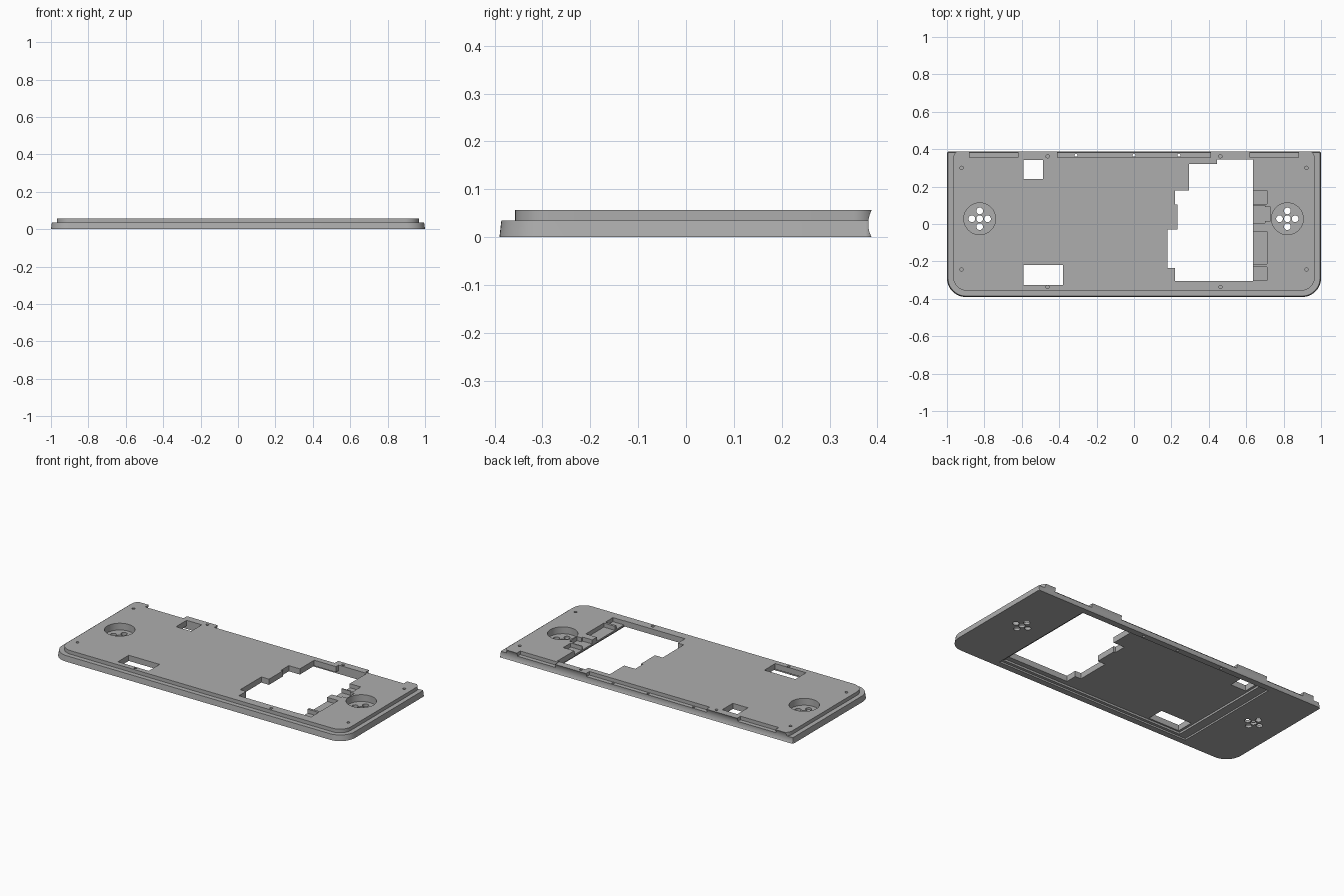
import bpy, bmesh, math

cube = bpy.data.objects.get("Cube")
if cube:
    bpy.data.objects.remove(cube, do_unlink=True)

grey = bpy.data.materials.new("plain grey")
grey.use_nodes = True
grey.diffuse_color = (0.42, 0.42, 0.42, 1)
grey.node_tree.nodes["Principled BSDF"].inputs["Base Color"].default_value = (0.42, 0.42, 0.42, 1)


def prism(name, outline, z0, z1, top=None):
    """Extrude an outline from z0 to z1, optionally towards another top outline."""
    bm = bmesh.new()
    low = [bm.verts.new((x, y, z0)) for x, y in outline]
    high = [bm.verts.new((x, y, z1)) for x, y in (top or outline)]
    bm.faces.new(low[::-1])
    bm.faces.new(high)
    n = len(low)
    for i in range(n):
        j = (i + 1) % n
        bm.faces.new((low[i], low[j], high[j], high[i]))
    bmesh.ops.recalc_face_normals(bm, faces=bm.faces)
    mesh = bpy.data.meshes.new(name)
    bm.to_mesh(mesh)
    bm.free()
    mesh.materials.append(grey)
    ob = bpy.data.objects.new(name, mesh)
    bpy.context.collection.objects.link(ob)
    return ob


def rounded(x0, x1, y0, y1, front_r, back_r, steps=12):
    pts = []
    corners = ((x0, y0, 1, 1, front_r, 180), (x1, y0, -1, 1, front_r, 270),
               (x1, y1, -1, -1, back_r, 0), (x0, y1, 1, -1, back_r, 90))
    for cx, cy, sx, sy, r, start in corners:
        for i in range(steps + 1):
            a = math.radians(start + 90 * i / steps)
            pts.append((cx + sx * r + r * math.cos(a), cy + sy * r + r * math.sin(a)))
    return pts


def rect(x0, x1, y0, y1):
    return [(x0, y0), (x1, y0), (x1, y1), (x0, y1)]


def circle(x, y, r, n=24):
    return [(x + r * math.cos(math.tau * i / n), y + r * math.sin(math.tau * i / n)) for i in range(n)]


def combine(body, tool, operation="DIFFERENCE"):
    mod = body.modifiers.new("cut", "BOOLEAN")
    mod.operation = operation
    mod.solver = "EXACT"
    mod.object = tool
    bpy.context.view_layer.objects.active = body
    bpy.ops.object.modifier_apply(modifier=mod.name)
    bpy.data.objects.remove(tool, do_unlink=True)


def cut(outline, z0, z1):
    combine(body, prism("cutter", outline, z0, z1))


TOP, SHELF, ABOVE, BELOW = 0.057, 0.035, 0.1, -0.1

# Base plate with a slight draft and a raised inner step
body = prism("back_cover_plate", rounded(-1, 1, -0.39, 0.39, 0.1, 0.015), 0, SHELF,
             rounded(-0.995, 0.995, -0.386, 0.39, 0.098, 0.015))
combine(body, prism("step", rounded(-0.967, 0.967, -0.357, 0.395, 0.075, 0.045), 0.02, TOP), "UNION")

# Concave rear edge
groove = prism("groove", circle(0, 0, 0.06, 96), -1.2, 1.2)
groove.rotation_euler = (0, math.pi / 2, 0)
groove.location = (0, 0.441, 0.028)
bpy.context.view_layer.update()
combine(body, groove)

# Lowered rear shelf between the tabs
for x0, x1 in ((-0.88, -0.62), (-0.41, 0.41), (0.62, 0.88)):
    cut(rect(x0, x1, 0.355, 0.45), SHELF, ABOVE)

# Two-level recess in the underside
cut(rect(-0.66, 0.66, -0.352, 0.35), BELOW, 0.01)
cut(rect(-0.605, 0.645, -0.335, 0.347), BELOW, 0.022)

# Large stepped opening and the two small windows
cut([(0.18, -0.03), (0.18, -0.235), (0.22, -0.235), (0.22, -0.305), (0.635, -0.305),
     (0.635, 0.345), (0.443, 0.345), (0.443, 0.32), (0.295, 0.32), (0.295, 0.18),
     (0.22, 0.18), (0.22, 0.105), (0.232, 0.105), (0.232, -0.03)], BELOW, ABOVE)
cut(rect(-0.59, -0.487, 0.24, 0.343), BELOW, ABOVE)
cut(rect(-0.59, -0.38, -0.325, -0.22), BELOW, ABOVE)

# Port pockets beside the large opening
for x0, x1, y0, y1 in ((0.62, 0.71, 0.107, 0.18), (0.62, 0.7, 0.005, 0.1),
                       (0.69, 0.73, 0.017, 0.09), (0.62, 0.71, -0.215, -0.04),
                       (0.62, 0.71, -0.303, -0.23)):
    cut(rect(x0, x1, y0, y1), 0.032, ABOVE)

# Round pockets, each with five through holes
for cx in (-0.825, 0.82):
    cut(circle(cx, 0.028, 0.085, 48), 0.015, ABOVE)
    for dx, dy in ((0, 0), (1, 0), (-1, 0), (0, 1), (0, -1)):
        cut(circle(cx + dx * 0.042, 0.028 + dy * 0.042, 0.018), BELOW, ABOVE)

# Blind screw holes on the step, through holes on the shelf
for side in (-1, 1):
    for x, y in ((0.922, 0.3), (0.922, -0.243), (0.462, 0.362), (0.462, -0.337)):
        cut(circle(side * x, y, 0.009, 16), 0.03, ABOVE)
for x in (-0.31, 0, 0.24):
    cut(circle(x, 0.368, 0.008, 16), BELOW, ABOVE)

# Shading
bpy.ops.object.select_all(action="DESELECT")
body.select_set(True)
bpy.context.view_layer.objects.active = body
bpy.ops.object.shade_smooth_by_angle(angle=math.radians(25))
